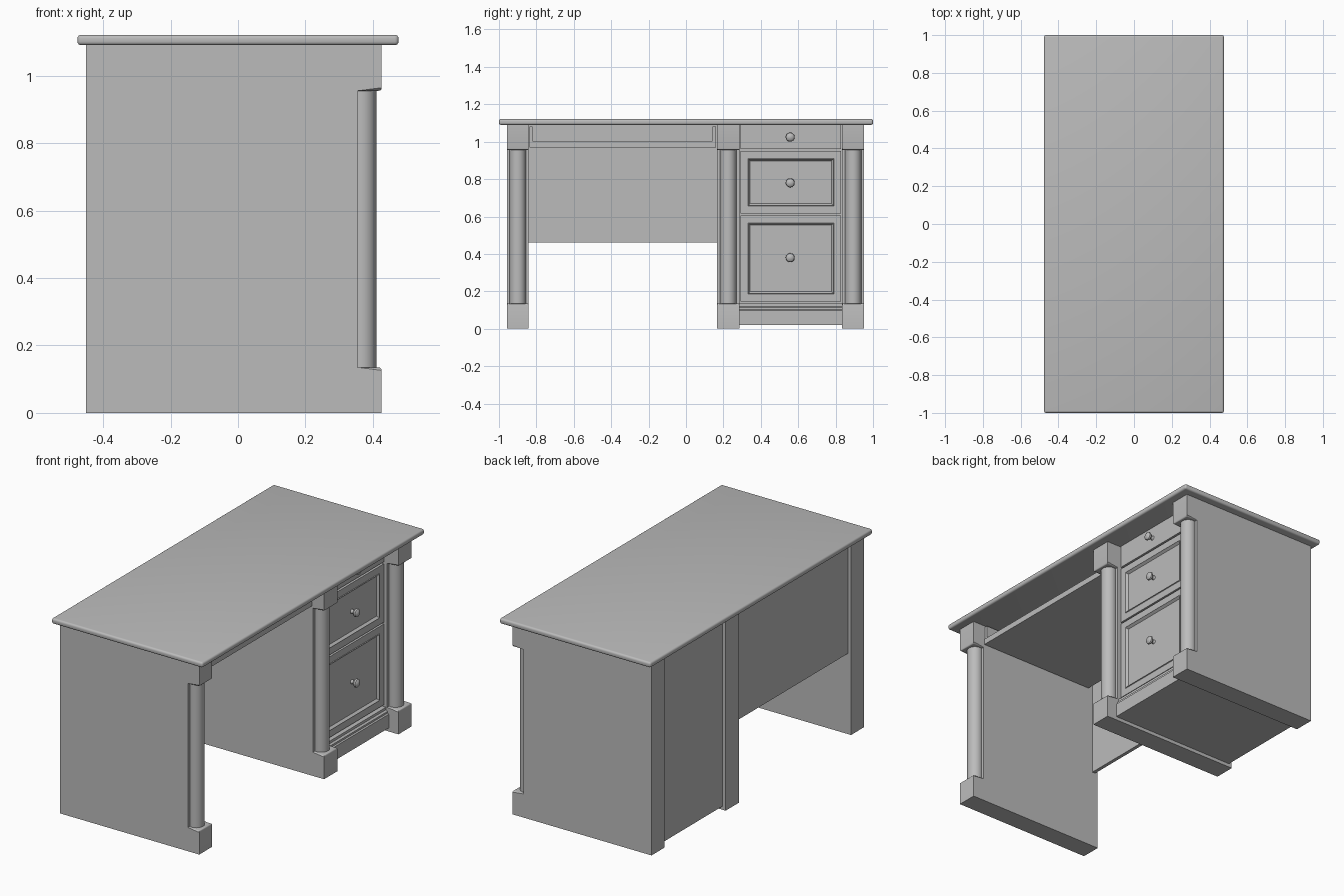
import bpy
import bmesh
import math
from mathutils import Matrix

if "Cube" in bpy.data.objects:
    bpy.data.objects.remove(bpy.data.objects["Cube"])

grey = bpy.data.materials.new("plain grey")
grey.use_nodes = True
colour = (0.5, 0.5, 0.5, 1)
grey.diffuse_color = colour
grey.node_tree.nodes["Principled BSDF"].inputs["Base Color"].default_value = colour


def finish(name, bm, smooth=False):
    bmesh.ops.recalc_face_normals(bm, faces=bm.faces)
    mesh = bpy.data.meshes.new(name)
    bm.to_mesh(mesh)
    bm.free()
    mesh.materials.append(grey)
    obj = bpy.data.objects.new(name, mesh)
    bpy.context.collection.objects.link(obj)
    if smooth:
        bpy.ops.object.select_all(action="DESELECT")
        obj.select_set(True)
        bpy.context.view_layer.objects.active = obj
        bpy.ops.object.shade_smooth_by_angle(angle=math.radians(35))
    return obj


def box_mesh(x, y, z):
    bm = bmesh.new()
    bmesh.ops.create_cube(bm, size=1)
    for v in bm.verts:
        v.co = [a[0] if c < 0 else a[1] for a, c in zip((x, y, z), v.co)]
    return bm


def box(name, x, y, z):
    return finish(name, box_mesh(x, y, z))


def extrude_profile(points, y):
    # Closed x-z outline pulled along y
    bm = bmesh.new()
    face = bm.faces.new([bm.verts.new((px, y[0], pz)) for px, pz in points])
    new = bmesh.ops.extrude_face_region(bm, geom=[face])["geom"]
    moved = [g for g in new if isinstance(g, bmesh.types.BMVert)]
    bmesh.ops.translate(bm, verts=moved, vec=(0, y[1] - y[0], 0))
    return bm


BACK, NOTCH, FRONT = -0.45, 0.355, 0.426
FOOT, CAPITAL, TOP = 0.135, 0.955, 1.09


def side_panel(name, y):
    # Panel with foot and capital blocks, and a column in the notch
    bm = extrude_profile([(BACK, 0), (FRONT, 0), (FRONT, FOOT), (NOTCH, FOOT),
                          (NOTCH, CAPITAL), (FRONT, CAPITAL), (FRONT, TOP), (BACK, TOP)], y)
    rims = []
    for e in bm.edges:
        a, b = e.verts
        level = abs(a.co.z - b.co.z) < 1e-5
        ledge = min(abs(a.co.z - FOOT), abs(a.co.z - CAPITAL)) < 1e-5
        if level and ledge and max(a.co.x, b.co.x) > NOTCH + 0.01:
            rims.append(e)
    bmesh.ops.bevel(bm, geom=rims, offset=0.009, segments=3, profile=0.5, affect="EDGES")
    finish(name + "_panel", bm, True)
    bm = bmesh.new()
    bmesh.ops.create_cone(bm, cap_ends=True, segments=40, radius1=0.043, radius2=0.043,
                          depth=CAPITAL - FOOT)
    bmesh.ops.translate(bm, verts=bm.verts,
                        vec=(0.367, sum(y) / 2, (FOOT + CAPITAL) / 2))
    finish(name + "_column", bm, True)


def knob(name, x, y, z):
    # Turned knob: flared stem and rounded head
    profile = [(0, 0.014), (0.004, 0.011), (0.016, 0.010), (0.022, 0.018),
               (0.030, 0.024), (0.038, 0.022), (0.045, 0.013), (0.047, 0)]
    bm = bmesh.new()
    verts = [bm.verts.new((h, r, 0)) for h, r in profile]
    edges = [bm.edges.new(pair) for pair in zip(verts, verts[1:])]
    bmesh.ops.spin(bm, geom=verts + edges, cent=(0, 0, 0), axis=(1, 0, 0),
                   angle=math.tau, steps=24)
    bmesh.ops.remove_doubles(bm, verts=bm.verts, dist=1e-5)
    bmesh.ops.transform(bm, matrix=Matrix.Translation((x, y, z)), verts=bm.verts)
    finish(name, bm, True)


def drawer(name, z, knob_z, framed):
    y, face_x = (0.291, 0.830), 0.337
    bm = box_mesh((0.30, face_x), y, z)
    bm.faces.ensure_lookup_table()
    front = max(bm.faces, key=lambda f: f.calc_center_median().x)
    if framed:
        # Sunken centre with a sloped moulding
        bmesh.ops.inset_region(bm, faces=[front], thickness=0.056)
        bmesh.ops.inset_region(bm, faces=[front], thickness=0.004, depth=0.004)
        bmesh.ops.inset_region(bm, faces=[front], thickness=0.014, depth=-0.014)
    finish(name + "_front", bm)
    knob(name + "_knob", face_x - (0.012 if framed else 0.001), 0.557, knob_z)


# Table top with rounded rim
bm = box_mesh((-0.476, 0.476), (-1, 1), (TOP, 1.121))
bmesh.ops.bevel(bm, geom=bm.edges[:], offset=0.011, segments=4, profile=0.5, affect="EDGES")
finish("table_top", bm, True)

# Three upright panels
side_panel("right_end", (-0.957, -0.842))
side_panel("middle", (0.166, 0.286))
side_panel("left_end", (0.835, 0.953))

# Kneehole back panel, sliding tray and its rails
box("modesty_panel", (-0.432, -0.412), (-0.842, 0.166), (0.46, TOP))
box("tray", (-0.38, 0.355), (-0.836, 0.160), (0.97, 1.003))
for side, y in (("right", (-0.836, -0.820)), ("left", (0.142, 0.160))):
    box(side + "_tray_rail", (-0.38, 0.35), y, (1.003, 1.08))

# Drawer pedestal body and stepped plinth
box("pedestal_body", (-0.430, 0.315), (0.286, 0.835), (0.02, TOP))
plinth = [(0.30, 0.02), (0.365, 0.02), (0.365, 0.098), (0.358, 0.103), (0.358, 0.113),
          (0.348, 0.120), (0.348, 0.134), (0.30, 0.134)]
finish("plinth", extrude_profile(plinth, (0.286, 0.835)))

# Drawers
drawer("top_drawer", (0.960, TOP), 1.025, False)
drawer("middle_drawer", (0.616, 0.949), 0.780, True)
drawer("bottom_drawer", (0.146, 0.606), 0.380, True)
